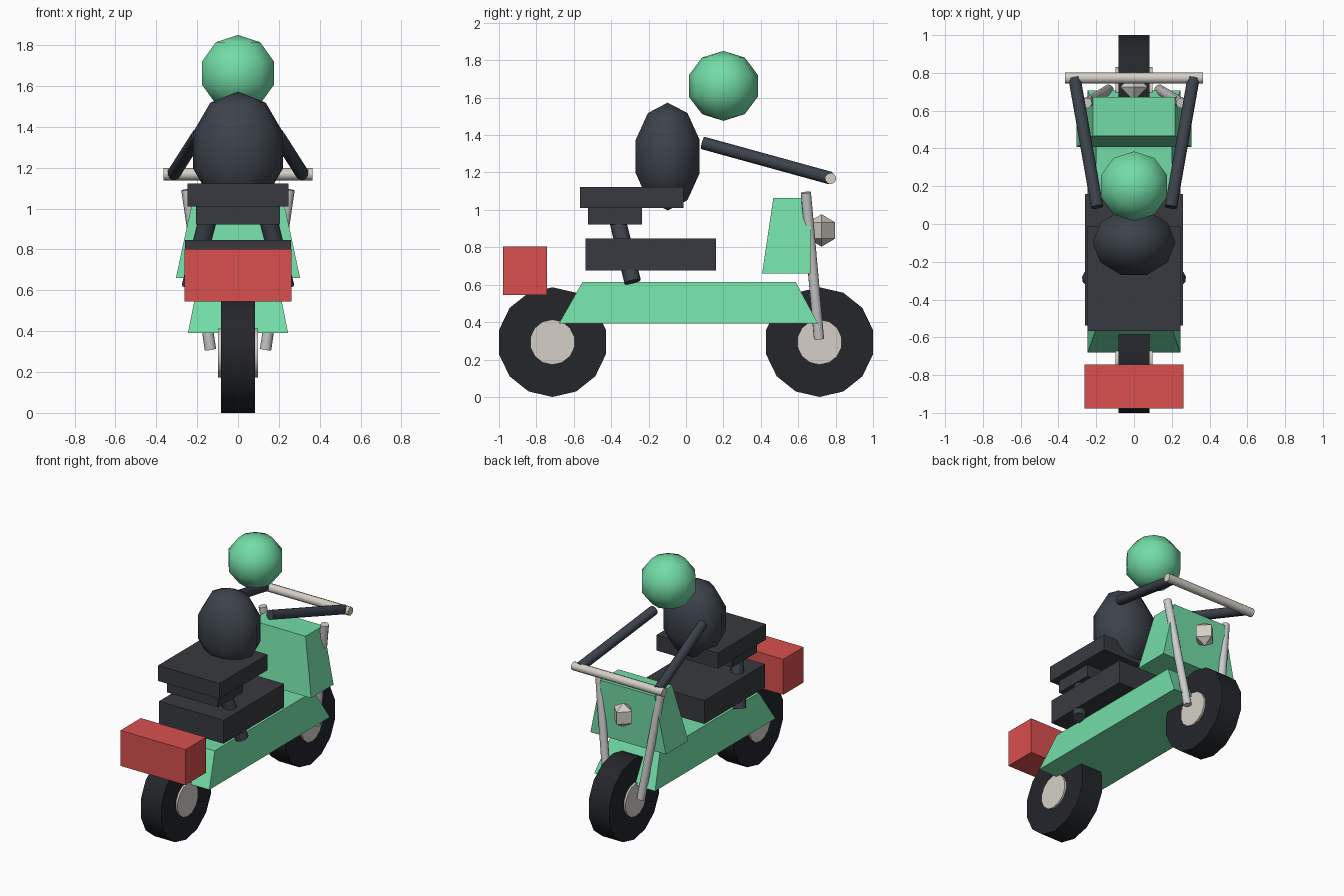
import bpy
from math import pi
from mathutils import Vector

if "Cube" in bpy.data.objects:
    bpy.data.objects.remove(bpy.data.objects["Cube"])


def material(name, rgb):
    m = bpy.data.materials.new(name)
    m.diffuse_color = (*rgb, 1)
    m.use_nodes = True
    m.node_tree.nodes["Principled BSDF"].inputs["Base Color"].default_value = m.diffuse_color
    return m


GREEN = material("green_paint", (0.17, 0.72, 0.38))
RED = material("red_paint", (0.70, 0.08, 0.08))
TYRE = material("tyre_rubber", (0.017, 0.019, 0.024))
SEAT = material("seat_vinyl", (0.038, 0.042, 0.050))
SUIT = material("rider_suit", (0.045, 0.055, 0.072))
CREAM = material("cream_metal", (0.66, 0.63, 0.57))


def finish(name, mat=None, smooth=False):
    ob = bpy.context.object
    ob.name = ob.data.name = name
    if mat:
        ob.data.materials.append(mat)
    bpy.ops.object.transform_apply(location=False, rotation=True, scale=True)
    if smooth:
        bpy.ops.object.shade_smooth_by_angle(angle=pi / 4)
    return ob


def taper_box(name, bottom, top, mat):
    """Box between two level rectangles, each (half width, back y, front y, z)."""
    verts = [(sx * w, y, z) for w, y0, y1, z in (bottom, top)
             for sx, y in ((-1, y0), (1, y0), (1, y1), (-1, y1))]
    faces = [(3, 2, 1, 0), (4, 5, 6, 7)]
    faces += [(i, (i + 1) % 4, (i + 1) % 4 + 4, i + 4) for i in range(4)]
    me = bpy.data.meshes.new(name)
    me.from_pydata(verts, [], faces)
    me.materials.append(mat)
    ob = bpy.data.objects.new(name, me)
    bpy.context.collection.objects.link(ob)
    return ob


def box(name, w, y0, y1, z0, z1, mat):
    return taper_box(name, (w, y0, y1, z0), (w, y0, y1, z1), mat)


def rod(name, a, b, r, mat=None, sides=10):
    a, b = Vector(a), Vector(b)
    bpy.ops.mesh.primitive_cylinder_add(
        vertices=sides, radius=r, depth=(b - a).length, location=(a + b) / 2,
        rotation=(b - a).to_track_quat('Z', 'Y').to_euler())
    return finish(name, mat, True)


def disc(name, y, z, r, half_width, mat):
    bpy.ops.mesh.primitive_cylinder_add(
        vertices=14, radius=r, depth=2 * half_width, location=(0, y, z),
        rotation=(pi / 2, 0, pi / 2))
    return finish(name, mat, True)


def ball(name, loc, scale, mat, seg=10, rings=5, turn=0, smooth=True):
    bpy.ops.mesh.primitive_uv_sphere_add(
        segments=seg, ring_count=rings, radius=1, location=loc, rotation=(0, 0, turn))
    bpy.context.object.scale = scale
    ob = finish(name, mat)
    if smooth:
        bpy.ops.object.shade_smooth()
    return ob


# Wheels with hubs
for label, y in (("rear", -0.714), ("front", 0.714)):
    disc(label + "_tyre", y, 0.293, 0.293, 0.083, TYRE)
    disc(label + "_hub", y, 0.293, 0.121, 0.097, CREAM)

# Body: deck, leg shield, luggage box
taper_box("deck", (0.245, -0.68, 0.706, 0.392), (0.20, -0.553, 0.586, 0.615), GREEN)
taper_box("leg_shield", (0.304, 0.407, 0.665, 0.66), (0.217, 0.467, 0.672, 1.064), GREEN)
box("luggage_box", 0.262, -0.978, -0.743, 0.545, 0.803, RED)

# Seat and stacked cushions
box("seat", 0.26, -0.537, 0.16, 0.677, 0.847, SEAT)
box("middle_cushion", 0.205, -0.524, -0.235, 0.922, 1.012, SEAT)
box("upper_cushion", 0.247, -0.567, -0.013, 1.01, 1.123, SEAT)

# Steering and headlight
rod("handlebar", (-0.365, 0.773, 1.168), (0.365, 0.773, 1.168), 0.03, CREAM)
ball("headlight", (0, 0.725, 0.89), (0.085, 0.083, 0.087), CREAM, 4, 2, smooth=False)

# Paired parts: fork tubes, arms, legs
for side, s in (("left", -1), ("right", 1)):
    rod(side + "_fork", (s * 0.25, 0.641, 1.093), (s * 0.135, 0.711, 0.31), 0.028)
    rod(side + "_arm", (s * 0.195, 0.09, 1.358), (s * 0.315, 0.772, 1.17), 0.034, SUIT)
    rod(side + "_leg", (s * 0.14, -0.375, 0.98), (s * 0.232, -0.285, 0.615), 0.045, SUIT)

# Rider torso and helmet
ball("torso", (0, -0.098, 1.285), (0.189, 0.231, 0.288), SUIT, turn=pi / 2)
ball("helmet", (0, 0.2, 1.663), (0.194, 0.194, 0.187), GREEN)
